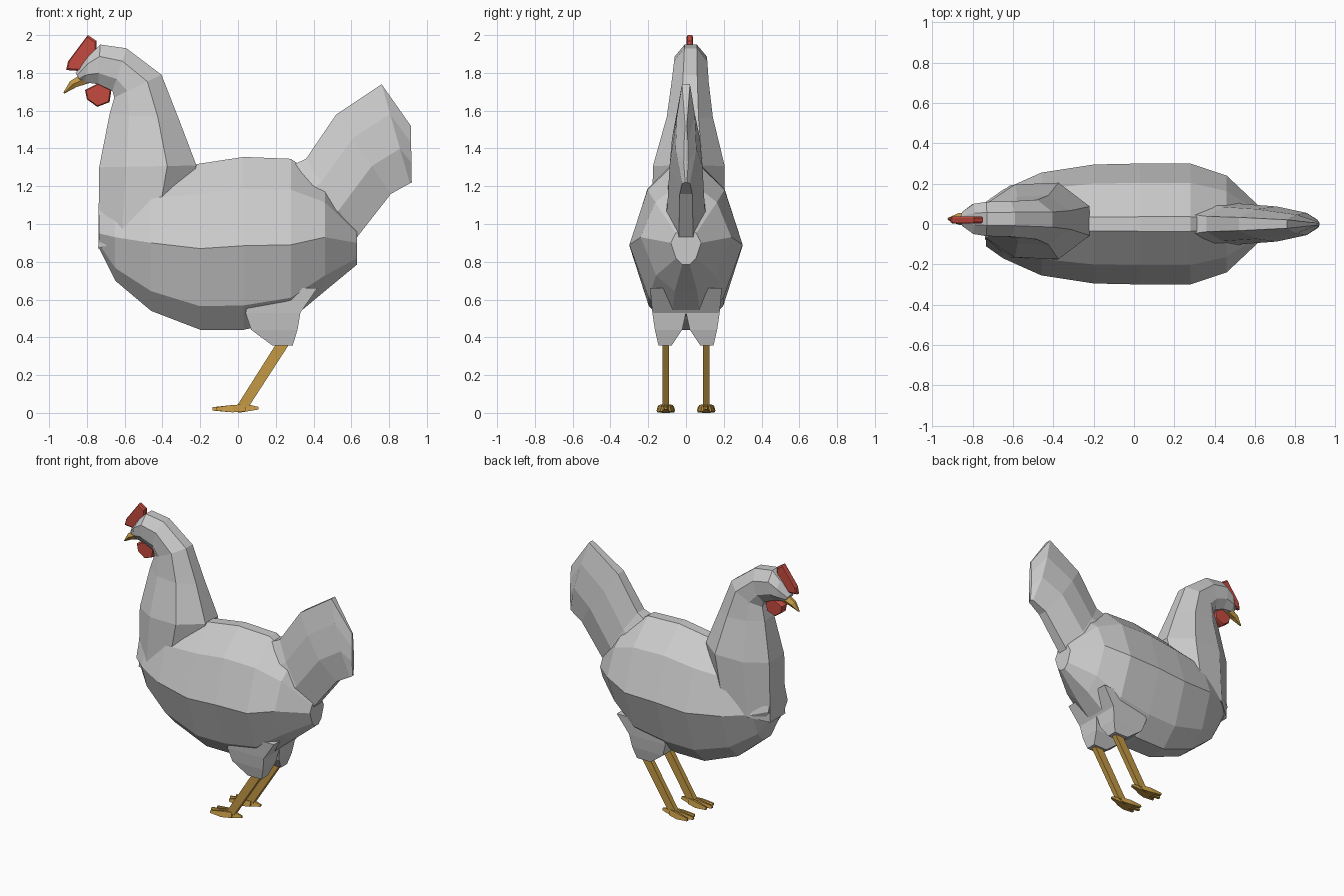
import bpy, bmesh
from mathutils import Vector

if "Cube" in bpy.data.objects:
    bpy.data.objects.remove(bpy.data.objects["Cube"])


def material(name, rgb):
    m = bpy.data.materials.new(name)
    m.diffuse_color = (*rgb, 1)
    m.use_nodes = True
    m.node_tree.nodes["Principled BSDF"].inputs["Base Color"].default_value = m.diffuse_color
    return m


RED = material("red", (0.55, 0.07, 0.05))
YELLOW = material("ochre", (0.55, 0.32, 0.06))


def loft(name, rings, mat=None):
    """Skin equal-length rings of points and cap both ends."""
    bm = bmesh.new()
    vs = [[bm.verts.new(p) for p in r] for r in rings]
    n = len(vs[0])
    for a, b in zip(vs, vs[1:]):
        for i in range(n):
            j = (i + 1) % n
            bm.faces.new((a[i], a[j], b[j], b[i]))
    bm.faces.new(vs[0][::-1])
    bm.faces.new(vs[-1])
    bmesh.ops.recalc_face_normals(bm, faces=bm.faces)
    me = bpy.data.meshes.new(name)
    bm.to_mesh(me)
    bm.free()
    ob = bpy.data.objects.new(name, me)
    bpy.context.collection.objects.link(ob)
    if mat:
        me.materials.append(mat)
    return ob


def section(a, b, width, shape, cy=0.0):
    """Ring between side-view points a and b; shape lists (fraction, half-width factor)."""
    a, b = Vector(a), Vector(b)
    half = [(a.lerp(b, t), w * width) for t, w in shape]
    right = [(p.x, cy + y, p.y) for p, y in half]
    left = [(p.x, cy - y, p.y) for p, y in reversed(half)]
    return right + left


def plate(name, outline, thick, cy, mat):
    """Flat side-view outline with a narrower rim on both faces."""
    pts = [Vector(p) for p in outline]
    c = sum(pts, Vector((0, 0))) / len(pts)
    return loft(name, [[((p - c) * s + c).x and (((p - c) * s + c).x, cy + y, ((p - c) * s + c).y)
                        for p in pts]
                       for s, y in ((0.9, -thick), (1, -thick * .6), (1, thick * .6), (0.9, thick))], mat)


# Body: x, top, widest height, bottom, half width
rings = []
for x, top, mid, bot, w in (
        (-.735, 1.15, .95, .87, .11), (-.65, 1.20, .93, .70, .17),
        (-.46, 1.27, .90, .54, .255), (-.20, 1.32, .87, .44, .295),
        (.03, 1.355, .885, .44, .30), (.28, 1.345, .89, .495, .30),
        (.46, 1.22, .93, .645, .24), (.63, .98, .90, .785, .08)):
    half = [(.12 * w, top), (.68 * w, top - .36 * (top - mid)), (w, mid),
            (.66 * w, bot + .29 * (mid - bot)), (.25 * w, bot)]
    rings.append([(x, y, z) for y, z in half] + [(x, -y, z) for y, z in reversed(half)])
loft("body", rings)

# Neck and head: front point, back point, half width
OCT = ((0, .45), (.28, .95), (.70, 1), (1, .38))
loft("neck_and_head", [section(f, b, w, OCT, cy) for f, b, w, cy in (
    ((-.74, .87), (-.30, 1.02), .19, .01),
    ((-.735, 1.30), (-.22, 1.31), .19, .015),
    ((-.68, 1.58), (-.315, 1.56), .122, .02),
    ((-.655, 1.67), (-.405, 1.79), .098, .022),
    ((-.665, 1.705), (-.59, 1.93), .088, .025),
    ((-.74, 1.74), (-.73, 1.95), .085, .025),
    ((-.81, 1.75), (-.79, 1.89), .075, .025),
    ((-.835, 1.757), (-.86, 1.80), .035, .025))])

# Tail: top point, bottom point, half width
TAIL = ((0, .38), (.3, .85), (.65, 1), (1, .38))
loft("tail", [section(t, b, w, TAIL) for t, b, w in (
    ((.22, 1.28), (.48, .78), .15), ((.36, 1.345), (.63, .93), .10),
    ((.52, 1.58), (.81, 1.16), .087), ((.76, 1.74), (.91, 1.215), .055),
    ((.915, 1.52), (.92, 1.22), .012))])

# Comb, wattle and beak
plate("comb", ((-.795, 2.0), (-.75, 1.97), (-.75, 1.92), (-.84, 1.81), (-.91, 1.815), (-.90, 1.86)),
      .018, .02, RED)
plate("wattle", ((-.81, 1.71), (-.80, 1.66), (-.745, 1.62), (-.68, 1.645), (-.67, 1.71), (-.74, 1.745)),
      .03, .025, RED)
BEAK = ((0, .3), (.5, 1), (1, .6))
loft("beak", [section(t, b, w, BEAK, .025) for t, b, w in (
    ((-.82, 1.80), (-.79, 1.745), .038), ((-.89, 1.755), (-.855, 1.725), .028),
    ((-.925, 1.695), (-.92, 1.69), .006))], YELLOW)


def rect(x0, x1, y0, y1, z):
    return [(x0, y0, z), (x1, y0, z), (x1, y1, z), (x0, y1, z)]


def upright(x, y, w, z0, z1):
    return [(x, y - w, z0), (x, y + w, z0), (x, y + w * .5, z1), (x, y - w * .5, z1)]


# Thighs, shanks and toes on each side
for side, s in (("left", 1), ("right", -1)):
    cy = s * .107
    loft(f"{side}_thigh", [rect(.07, .42, 0, s * .19, .66), rect(.04, .33, 0, s * .178, .53),
                           rect(.07, .315, s * .02, s * .165, .44),
                           rect(.18, .29, s * .075, s * .146, .358)])
    loft(f"{side}_shank", [rect(.205, .275, cy - .018, cy + .018, .37),
                           rect(-.01, .055, cy - .018, cy + .018, .03)], YELLOW)
    for n, dy in (("inner", -.036), ("middle", 0), ("outer", .036)):
        tip = -.135 if dy == 0 else -.115
        loft(f"{side}_{n}_toe", [upright(.04, cy + dy * .3, .018, .008, .045),
                                 upright(-.03, cy + dy * .8, .016, .003, .042),
                                 upright(tip, cy + dy * 1.1, .009, .012, .03)], YELLOW)
    loft(f"{side}_back_toe", [upright(0, cy, .022, 0, .045), upright(.05, cy, .018, .008, .045),
                              upright(.108, cy, .008, .018, .032)], YELLOW)
